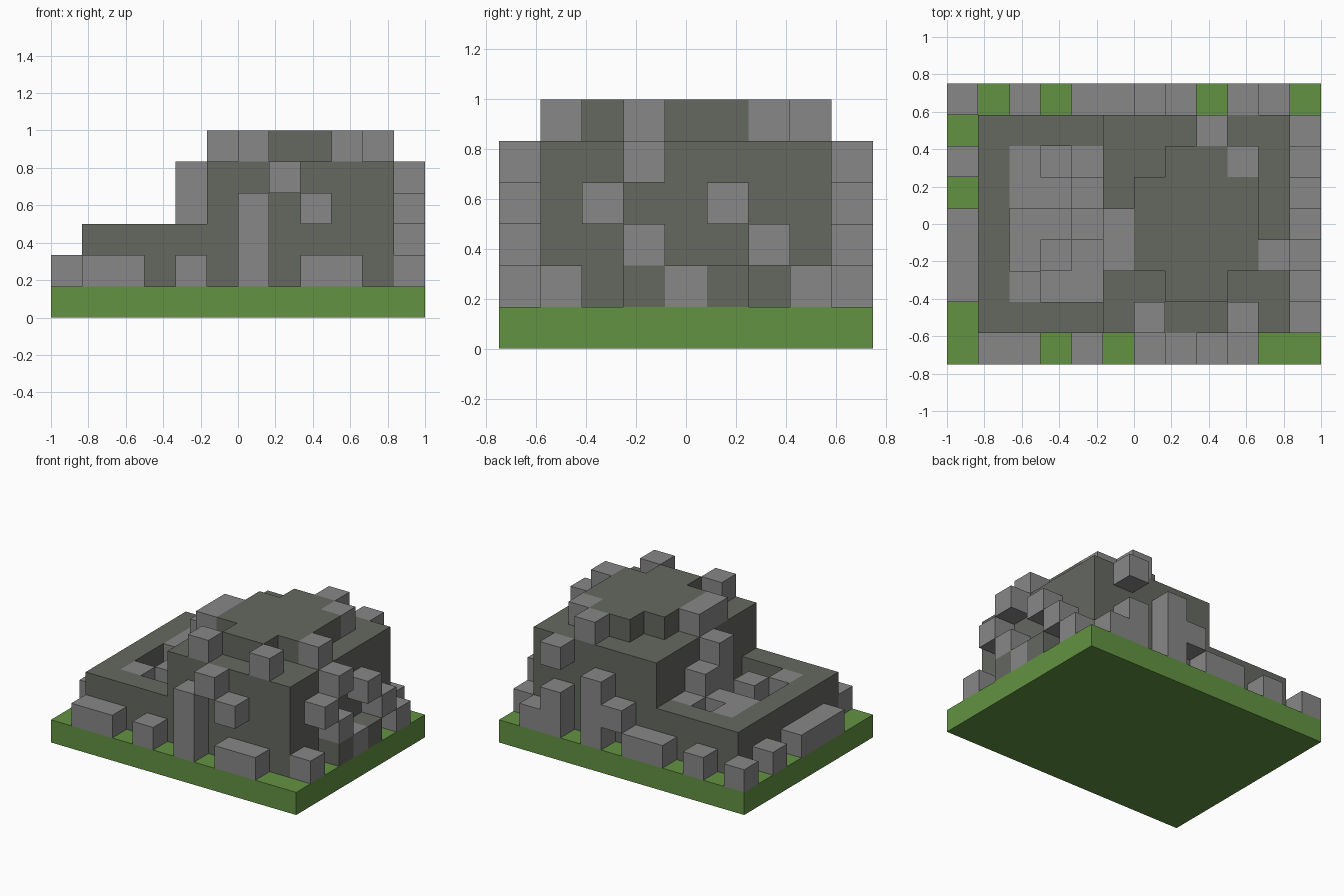
import bpy
import bmesh

CELL = 1 / 6  # everything sits on a grid of cubes

if "Cube" in bpy.data.objects:
    bpy.data.objects.remove(bpy.data.objects["Cube"], do_unlink=True)


def material(name, color):
    mat = bpy.data.materials.new(name)
    mat.use_nodes = True
    mat.diffuse_color = (*color, 1)
    bsdf = next(n for n in mat.node_tree.nodes if n.type == "BSDF_PRINCIPLED")
    bsdf.inputs["Base Color"].default_value = (*color, 1)
    return mat


GRASS = material("grass green", (0.125, 0.29, 0.055))
ROCK = material("dark rock", (0.13, 0.138, 0.118))
STONE = material("light stone", (0.242, 0.242, 0.242))


def point(x, y, z):
    return ((x - 6) * CELL, (y - 4.5) * CELL, z * CELL)


def add_prism(bm, outline, bottom, top):
    """Extrude a grid outline upward from one level to another."""
    base = bm.faces.new([bm.verts.new(point(x, y, bottom)) for x, y in outline])
    extruded = bmesh.ops.extrude_face_region(bm, geom=[base], use_keep_orig=True)
    for item in extruded["geom"]:
        if isinstance(item, bmesh.types.BMVert):
            item.co.z = top * CELL


def finish(bm, name, mat):
    bmesh.ops.recalc_face_normals(bm, faces=bm.faces)
    mesh = bpy.data.meshes.new(name)
    bm.to_mesh(mesh)
    bm.free()
    mesh.materials.append(mat)
    bpy.context.collection.objects.link(bpy.data.objects.new(name, mesh))


def rectangle(x, y, w, d):
    return [(x, y), (x + w, y), (x + w, y + d), (x, y + d)]


def prism(name, outline, bottom, top, mat):
    bm = bmesh.new()
    add_prism(bm, outline, bottom, top)
    finish(bm, name, mat)


def blocks(name, items, mat=STONE):
    """Blocks given as a cell x, y, z and an optional width, depth, height."""
    bm = bmesh.new()
    for x, y, z, *size in items:
        w, d, h = size or (1, 1, 1)
        add_prism(bm, rectangle(x, y, w, d), z, z + h)
    finish(bm, name, mat)


# Ground and main rock masses
prism("grass_base", rectangle(0, 0, 12, 9), 0, 1, GRASS)
prism("low_terrace_wall", [(5, 1), (1, 1), (1, 8), (5, 8), (5, 7), (2, 7), (2, 2), (5, 2)], 1, 3, ROCK)
prism("tower", rectangle(5, 1, 6, 7), 1, 5, ROCK)
prism("summit", [(7, 2), (9, 2), (9, 3), (10, 3), (10, 6), (9, 6),
                 (9, 7), (7, 7), (7, 6), (6, 6), (6, 3), (7, 3)], 5, 6, ROCK)

# Hollow in the terrace, with its stones
prism("hollow_floor", rectangle(2, 2, 3, 5), 1, 2, STONE)
blocks("hollow_stones", [(2, 2, 2), (3, 3, 2), (2, 5, 2, 2, 1, 1), (2, 6, 2), (4, 6, 2),
                         (4, 5, 2, 1, 1, 2), (4, 4, 2, 1, 1, 3)])

# Stones around the summit
blocks("summit_stones", [(5, 3, 5, 1, 2, 1), (6, 1, 5), (9, 1, 5), (10, 3, 5), (9, 6, 5), (8, 7, 5)])

# Stones against each side
blocks("front_stones", [(1, 0, 1, 2, 1, 1), (4, 0, 1), (6, 0, 1, 1, 1, 3),
                        (8, 0, 1, 2, 1, 1), (7, 0, 4), (8, 0, 3)])
blocks("back_stones", [(0, 8, 1), (2, 8, 1), (4, 8, 1, 2, 1, 1), (6, 8, 2), (7, 8, 1, 1, 1, 3),
                       (9, 8, 1, 1, 1, 2), (9, 8, 4), (10, 8, 1)])
blocks("right_stones", [(0, 2, 1, 1, 3, 1), (0, 6, 1)])
blocks("left_stones", [(11, 1, 1), (11, 4, 1), (11, 7, 1), (11, 3, 2), (11, 6, 2),
                       (11, 2, 3), (11, 5, 3), (11, 3, 4)])
blocks("left_dark_rocks", [(11, 3, 1), (11, 5, 1)], ROCK)
